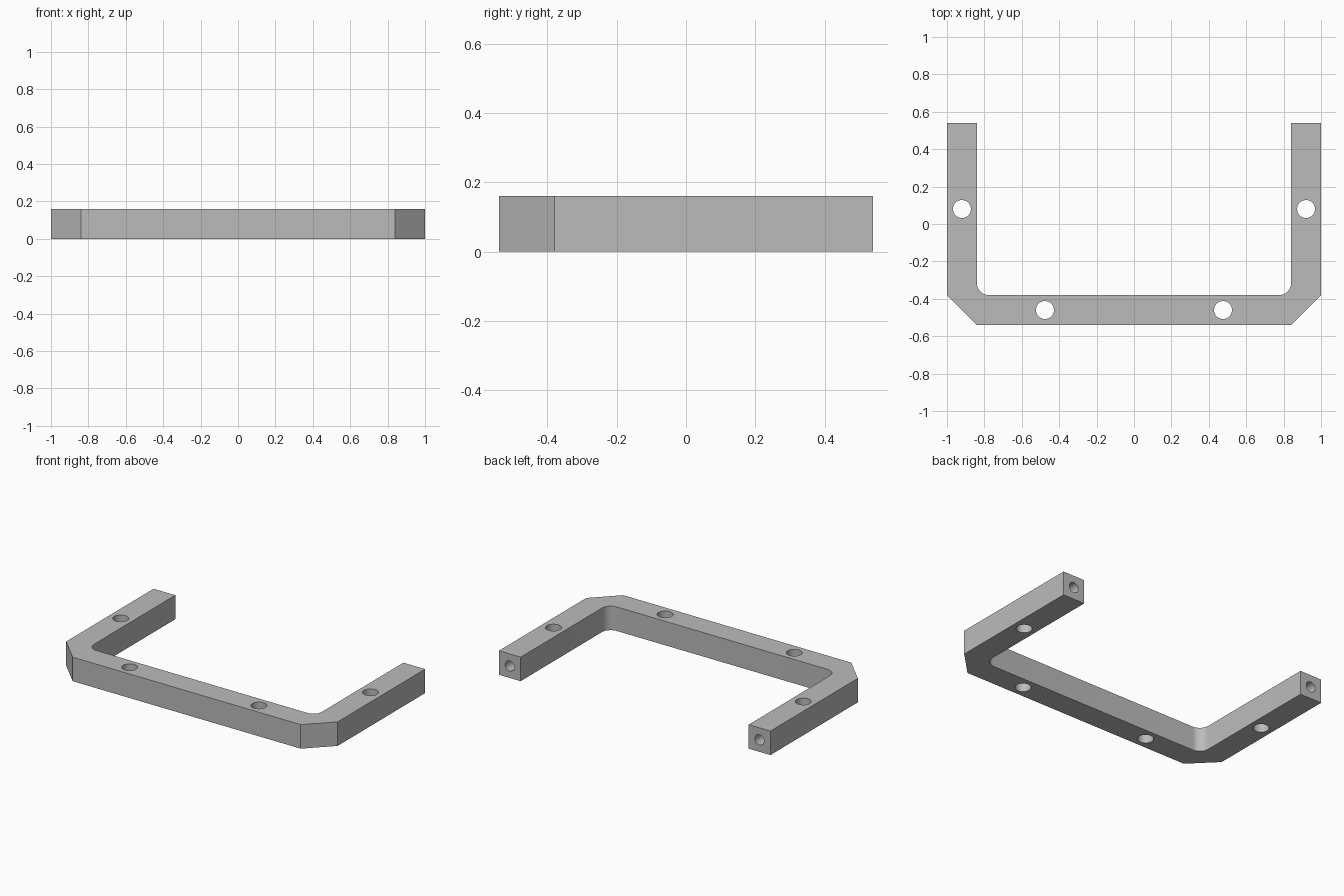
import bpy, bmesh, math
from mathutils import Matrix

cube = bpy.data.objects.get("Cube")
if cube:
    bpy.data.objects.remove(cube, do_unlink=True)

H, W, D, T, R = 0.16, 1.0, 0.54, 0.16, 0.065   # height, half width, half depth, bar, fillet

grey = bpy.data.materials.new("plain grey")
grey.use_nodes = True
colour = (0.5, 0.5, 0.5, 1)
grey.diffuse_color = colour
grey.node_tree.nodes["Principled BSDF"].inputs["Base Color"].default_value = colour


def make_object(name, bm):
    bmesh.ops.recalc_face_normals(bm, faces=bm.faces)
    mesh = bpy.data.meshes.new(name)
    bm.to_mesh(mesh)
    bm.free()
    mesh.materials.append(grey)
    obj = bpy.data.objects.new(name, mesh)
    bpy.context.collection.objects.link(obj)
    return obj


# Half outline: chamfered outer corner, leg end, rounded inner corner
xi, yi = W - T, T - D
half = [(xi, -D), (W, yi), (W, D), (xi, D)]
for i in range(13):
    a = math.radians(90 * i / 12)
    half.append((xi - R + R * math.cos(a), yi + R - R * math.sin(a)))
outline = half + [(-x, y) for x, y in reversed(half)]

# U-shaped frame extruded upwards
bm = bmesh.new()
base = bm.faces.new([bm.verts.new((x, y, 0)) for x, y in outline])
top = bmesh.ops.extrude_face_region(bm, geom=[base])["geom"]
bmesh.ops.translate(bm, vec=(0, 0, H), verts=[v for v in top if isinstance(v, bmesh.types.BMVert)])
frame = make_object("u_frame", bm)

# Drill bits: four vertical through holes and a blind hole in each leg end
bm = bmesh.new()


def drill(x, y, z, radius, depth, turn=0):
    place = Matrix.Translation((x, y, z)) @ Matrix.Rotation(turn, 4, 'X')
    bmesh.ops.create_cone(bm, cap_ends=True, segments=40, radius1=radius,
                          radius2=radius, depth=depth, matrix=place)


for side in (-1, 1):
    drill(side * (W - T / 2), 0.08, H / 2, 0.048, 0.4)
    drill(side * 0.476, -D + T / 2, H / 2, 0.048, 0.4)
    drill(side * (W - T / 2), D, H / 2, 0.034, 0.5, math.pi / 2)
cutter = make_object("hole_cutter", bm)
cutter.hide_render = True

# Cut the holes and remove the cutter
cut = frame.modifiers.new("holes", 'BOOLEAN')
cut.operation = 'DIFFERENCE'
cut.solver = 'EXACT'
cut.object = cutter
bpy.context.view_layer.objects.active = frame
frame.select_set(True)
bpy.ops.object.modifier_apply(modifier=cut.name)
bpy.data.objects.remove(cutter, do_unlink=True)

bpy.ops.object.select_all(action='DESELECT')
frame.select_set(True)
bpy.ops.object.shade_smooth_by_angle(angle=math.radians(30))
